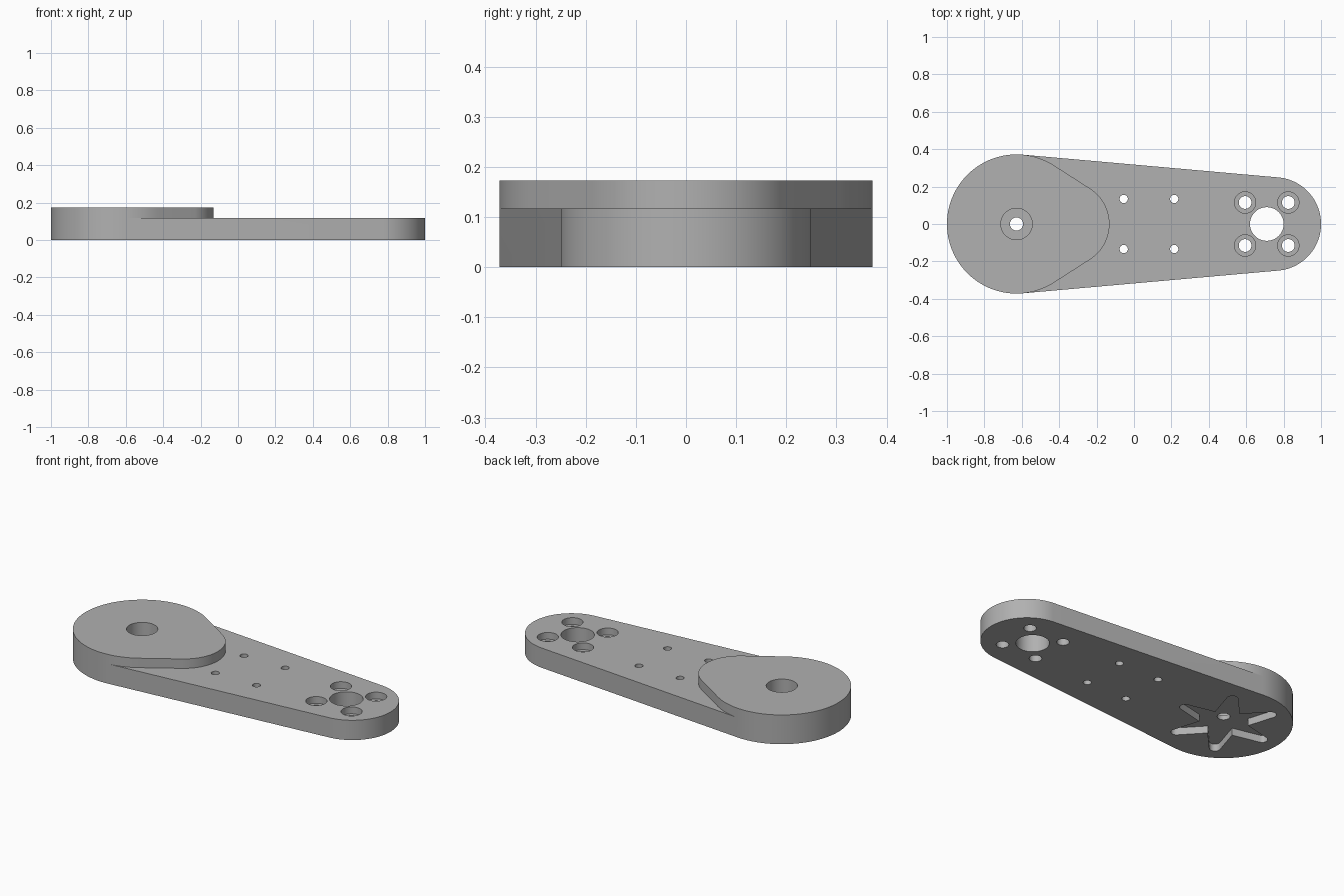
import bpy
import bmesh
from math import sin, cos, acos, pi
from mathutils import Vector
from mathutils.geometry import convex_hull_2d

if "Cube" in bpy.data.objects:
    bpy.data.objects.remove(bpy.data.objects["Cube"])

PLATE_TOP, BOSS_TOP = 0.117, 0.173
HUB_X, HUB_R = -0.628, 0.372

grey = bpy.data.materials.new("mid_grey")
grey.use_nodes = True
grey.diffuse_color = (0.44, 0.44, 0.44, 1)
grey.node_tree.nodes["Principled BSDF"].inputs["Base Color"].default_value = (0.44, 0.44, 0.44, 1)


def circle(x, y, r, n=128):
    return [Vector((x + r * cos(2 * pi * i / n), y + r * sin(2 * pi * i / n))) for i in range(n)]


def hull(*circles):
    pts = [p for c in circles for p in c]
    return [pts[i] for i in convex_hull_2d(pts)]


def prism(name, outline, z0, z1):
    """Extrude a closed outline from z0 to z1."""
    bm = bmesh.new()
    face = bm.faces.new([bm.verts.new((p.x, p.y, z0)) for p in outline])
    top = bmesh.ops.extrude_face_region(bm, geom=[face])["geom"]
    moved = [v for v in top if isinstance(v, bmesh.types.BMVert)]
    bmesh.ops.translate(bm, verts=moved, vec=(0, 0, z1 - z0))
    bmesh.ops.recalc_face_normals(bm, faces=bm.faces)
    mesh = bpy.data.meshes.new(name)
    bm.to_mesh(mesh)
    bm.free()
    mesh.materials.append(grey)
    obj = bpy.data.objects.new(name, mesh)
    bpy.context.collection.objects.link(obj)
    return obj


def combine(obj, tool, operation):
    mod = obj.modifiers.new("combine", "BOOLEAN")
    mod.operation = operation
    mod.solver = "EXACT"
    mod.object = tool
    bpy.context.view_layer.objects.active = obj
    bpy.ops.object.modifier_apply(modifier=mod.name)
    bpy.data.objects.remove(tool)


def drill(x, y, r, z0=-0.1, z1=0.3):
    combine(arm, prism("drill", circle(x, y, r, 48), z0, z1), "DIFFERENCE")


def star(arms, root_r, tip_x, tip_r, steps=10):
    """Outline of tapered arms with round tips around a hub."""
    a = acos((root_r - tip_r) / tip_x)
    half = pi / arms
    notch = root_r / cos(a - half)
    pts = []
    for k in range(arms):
        t = 2 * half * k
        tip = Vector((HUB_X + tip_x * cos(t), tip_x * sin(t)))
        for i in range(steps + 1):
            b = t - a + 2 * a * i / steps
            pts.append(tip + tip_r * Vector((cos(b), sin(b))))
        pts.append(Vector((HUB_X + notch * cos(t + half), notch * sin(t + half))))
    return pts


# Tapered plate with a raised teardrop boss at the wide end
hub = circle(HUB_X, 0, HUB_R)
arm = prism("lever_arm", hull(hub, circle(0.75, 0, 0.25)), 0, PLATE_TOP)
boss = prism("boss", hull(hub, circle(-0.356, 0, 0.225)), PLATE_TOP, BOSS_TOP)
combine(arm, boss, "UNION")

# Six-armed recess under the hub, with a counterbored centre hole
combine(arm, prism("star_recess", star(6, 0.09, 0.27, 0.03), -0.1, 0.043), "DIFFERENCE")
drill(HUB_X, 0, 0.035)
drill(HUB_X, 0, 0.084, z0=0.07)

# Large hole at the narrow end
drill(0.71, 0, 0.09)

for side in (-1, 1):
    # Small holes in the middle
    for x in (-0.055, 0.215):
        drill(x, side * 0.134, 0.022)
    # Counterbored screw holes around the large hole
    for x in (0.594, 0.825):
        drill(x, side * 0.115, 0.034)
        drill(x, side * 0.115, 0.057, z0=PLATE_TOP - 0.04)

bpy.ops.object.select_all(action="DESELECT")
arm.select_set(True)
bpy.context.view_layer.objects.active = arm
bpy.ops.object.shade_smooth_by_angle(angle=pi / 6)
